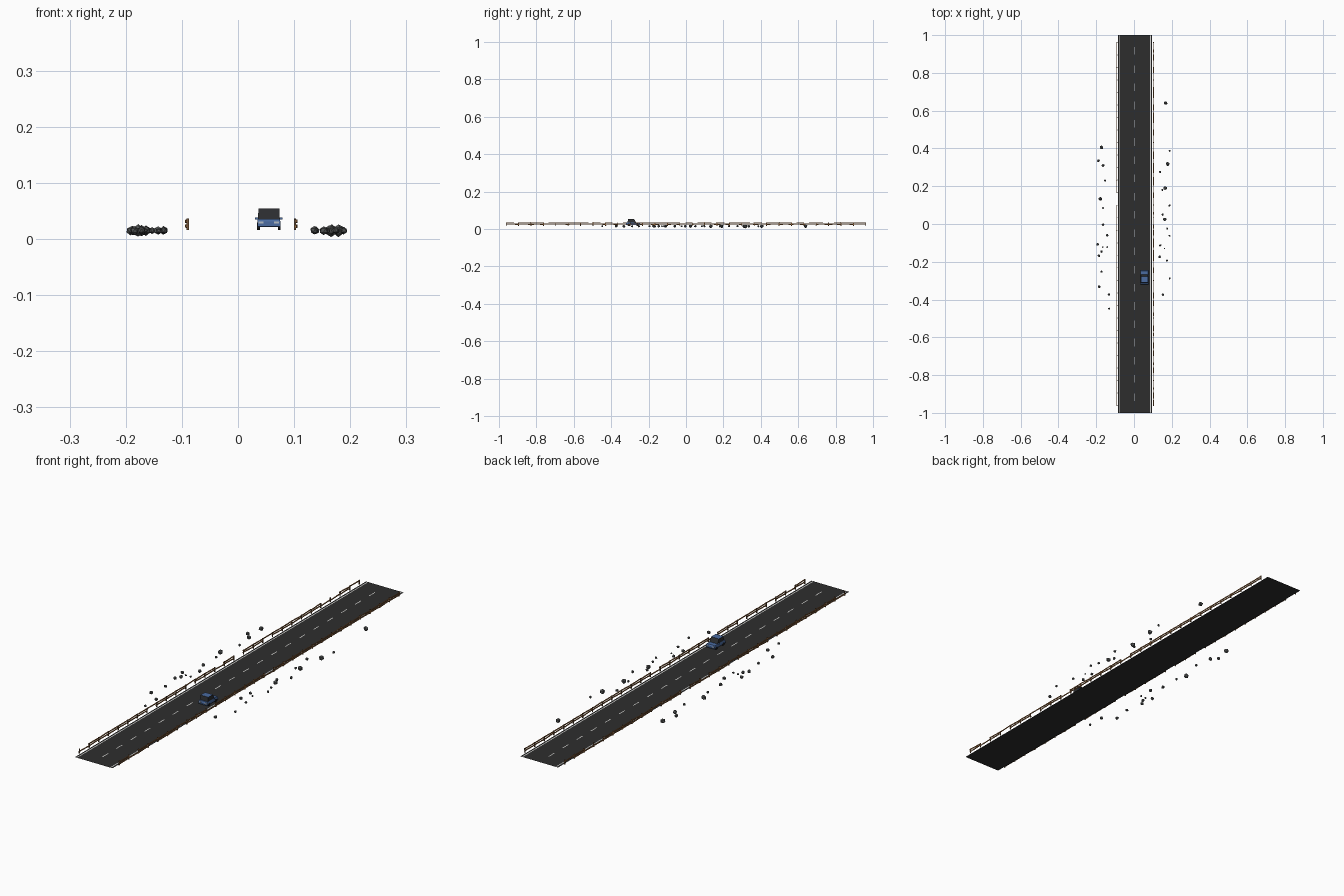
import bpy, bmesh, math, random
from mathutils import Matrix, Vector

random.seed(4)
cube = bpy.data.objects.get("Cube")
if cube:
    bpy.data.objects.remove(cube, do_unlink=True)

ROAD_Z = 0.0158
MID = 0.006


def material(name, r, g, b, rough=0.8):
    m = bpy.data.materials.new(name)
    m.use_nodes = True
    m.diffuse_color = (r, g, b, 1)
    node = m.node_tree.nodes["Principled BSDF"]
    node.inputs["Base Color"].default_value = (r, g, b, 1)
    node.inputs["Roughness"].default_value = rough
    return m


asphalt = material("asphalt", 0.027, 0.027, 0.027)
paint = material("white_paint", 0.7, 0.7, 0.68)
post_wood = material("dark_wood", 0.16, 0.085, 0.04)
rail_wood = material("orange_wood", 0.42, 0.18, 0.055)
stone = material("grey_stone", 0.085, 0.09, 0.09)
blue = material("blue_body", 0.07, 0.15, 0.36)
glass = material("dark_glass", 0.025, 0.027, 0.03)
rubber = material("black_rubber", 0.012, 0.012, 0.012)
chrome = material("pale_metal", 0.45, 0.5, 0.55)


def finish(bm, name, *mats):
    mesh = bpy.data.meshes.new(name)
    bm.to_mesh(mesh)
    bm.free()
    for m in mats:
        mesh.materials.append(m)
    obj = bpy.data.objects.new(name, mesh)
    bpy.context.scene.collection.objects.link(obj)
    return obj


def box(bm, centre, size, turn=None):
    mat = Matrix.Translation(centre) @ (turn or Matrix()) @ Matrix.Diagonal((*size, 1))
    bmesh.ops.create_cube(bm, size=1, matrix=mat)


def sheet(bm, x, y, z, width, length):
    mat = Matrix.Translation((x, y, z)) @ Matrix.Diagonal((width, length, 1, 1))
    bmesh.ops.create_grid(bm, x_segments=1, y_segments=1, size=0.5, matrix=mat)


# Road surface: one flat sheet
bm = bmesh.new()
sheet(bm, MID, 0, ROAD_Z, 0.181, 2)
finish(bm, "road", asphalt)

# Painted edge lines and centre dashes
bm = bmesh.new()
for side in (-1, 1):
    sheet(bm, MID + side * 0.081, 0, ROAD_Z + 0.0005, 0.004, 2)
finish(bm, "edge_lines", paint)
bm = bmesh.new()
for i in range(20):
    sheet(bm, MID - 0.002, (i - 9.5) * 0.0965, ROAD_Z + 0.0005, 0.004, 0.04)
finish(bm, "centre_dashes", paint)

# Weathered fences: posts with two rows of slightly crooked rails
POSTS, STEP = 30, 0.0663
for side, label in ((-1, "right"), (1, "left")):
    x = MID + side * 0.0955
    posts, rails = bmesh.new(), bmesh.new()
    for i in range(POSTS):
        y = (i - (POSTS - 1) / 2) * STEP
        lean = Matrix.Rotation(random.uniform(-0.06, 0.06), 4, "X")
        box(posts, (x, y, ROAD_Z + 0.01), (0.004, 0.004, 0.02), lean)
        if i == POSTS - 1:
            continue
        for z in (0.007, 0.0155):
            if random.random() < 0.08:
                continue
            turn = (Matrix.Rotation(random.uniform(-0.035, 0.035), 4, "X")
                    @ Matrix.Rotation(random.uniform(-0.03, 0.03), 4, "Z"))
            box(rails, (x + side * 0.002, y + STEP / 2, ROAD_Z + z),
                (0.003, STEP * 1.06, 0.004), turn)
    finish(posts, label + "_fence_posts", post_wood)
    finish(rails, label + "_fence_rails", rail_wood)


# Roadside rocks: rough low-poly lumps given as x, y, radius in thousandths
def rocks(name, places):
    bm = bmesh.new()
    for x, y, r in places:
        made = bmesh.ops.create_icosphere(bm, subdivisions=1, radius=1)["verts"]
        place = (Matrix.Translation((x / 1000, y / 1000, 0.0148))
                 @ Matrix.Rotation(random.uniform(0, math.tau), 4, "Z")
                 @ Matrix.Diagonal((r / 1000, r / 1000, r / 1000, 1)))
        for v in made:
            v.co = place @ (v.co * random.uniform(0.85, 1.1))
    finish(bm, name, stone)


rocks("right_rocks", [
    (-172, 405, 11), (-188, 335, 8), (-164, 310, 9), (-153, 230, 6), (-178, 133, 11),
    (-164, 85, 6), (-164, -4, 8), (-142, -60, 8), (-192, -108, 8), (-166, -122, 5),
    (-142, -122, 5), (-172, -146, 8), (-186, -168, 8), (-172, -252, 7),
    (-184, -332, 8), (-133, -373, 8), (-132, -448, 6)])
rocks("left_rocks", [
    (167, 640, 11), (189, 387, 6), (179, 318, 11), (138, 276, 7), (166, 190, 11),
    (150, 181, 6), (188, 98, 7), (152, 50, 7), (163, 25, 10), (176, -24, 6),
    (188, -62, 6), (139, -113, 7), (161, -130, 4), (136, -174, 8), (174, -194, 6),
    (189, -288, 6), (153, -374, 8)])

# Car, heading towards +y
CX, CY = 0.055, -0.283


def loft(bm, sections):
    """Join rectangles (z, half width, rear y, front y) into a closed solid."""
    rings = []
    for z, w, rear, front in sections:
        corners = ((-w, rear), (w, rear), (w, front), (-w, front))
        rings.append([bm.verts.new((CX + a, CY + b, ROAD_Z + z)) for a, b in corners])
    for low, high in zip(rings, rings[1:]):
        for k in range(4):
            n = (k + 1) % 4
            bm.faces.new((low[k], low[n], high[n], high[k]))
    bm.faces.new(rings[0][::-1])
    bm.faces.new(rings[-1])


bm = bmesh.new()
loft(bm, [(0.005, 0.019, -0.035, 0.035), (0.009, 0.0205, -0.037, 0.037),
          (0.015, 0.0205, -0.037, 0.037), (0.02, 0.0195, -0.035, 0.034)])
finish(bm, "car_body", blue)

# Cabin: glass sides under a blue roof
bm = bmesh.new()
loft(bm, [(0.0195, 0.0195, -0.03, 0.015), (0.0385, 0.0185, -0.026, 0.005)])
for f in bm.faces:
    f.normal_update()
    f.material_index = 1 if f.normal.z > 0.9 else 0
finish(bm, "car_cabin", glass, blue)

# Bumpers, lamps and mirrors
bm = bmesh.new()
for end in (-1, 1):
    box(bm, (CX, CY + end * 0.037, ROAD_Z + 0.008), (0.041, 0.003, 0.003))
finish(bm, "car_bumpers", blue)
bm = bmesh.new()
for end in (-1, 1):
    for side in (-1, 1):
        box(bm, (CX + side * 0.014, CY + end * 0.037, ROAD_Z + 0.0135), (0.009, 0.002, 0.004))
finish(bm, "car_lamps", chrome)
bm = bmesh.new()
for side in (-1, 1):
    box(bm, (CX + side * 0.0215, CY + 0.01, ROAD_Z + 0.0205), (0.006, 0.003, 0.004))
finish(bm, "car_mirrors", blue)

# Wheels
bm = bmesh.new()
for side in (-1, 1):
    for y in (-0.023, 0.023):
        mat = (Matrix.Translation((CX + side * 0.0185, CY + y, ROAD_Z + 0.0065))
               @ Matrix.Rotation(math.pi / 2, 4, "Y"))
        bmesh.ops.create_cone(bm, cap_ends=True, segments=12, radius1=0.0065,
                              radius2=0.0065, depth=0.005, matrix=mat)
finish(bm, "car_wheels", rubber)
